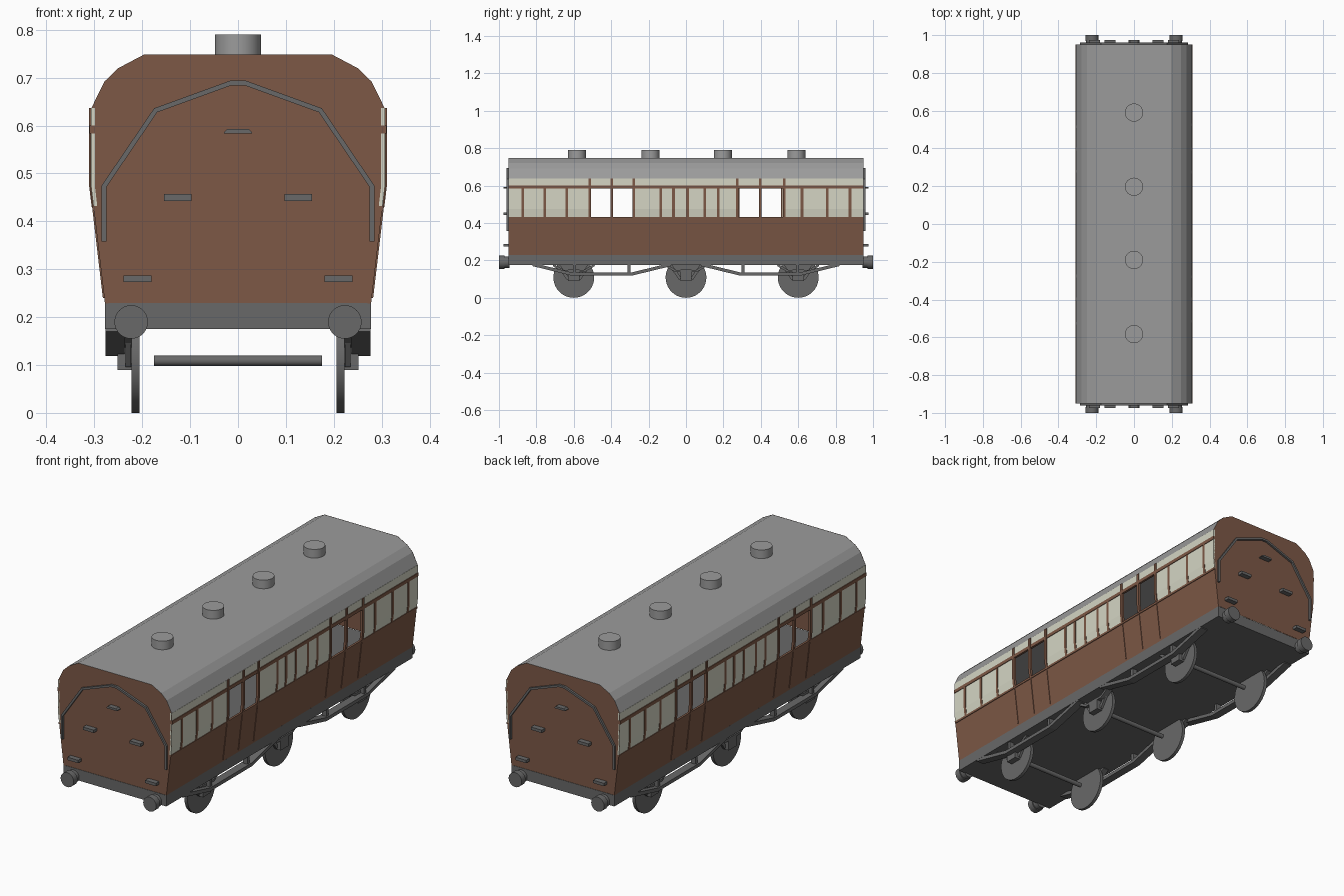
import bpy, bmesh, math
from mathutils import Matrix, Vector

if "Cube" in bpy.data.objects:
    bpy.data.objects.remove(bpy.data.objects["Cube"])


def material(name, rgb):
    m = bpy.data.materials.new(name)
    m.diffuse_color = (*rgb, 1)
    m.use_nodes = True
    m.node_tree.nodes["Principled BSDF"].inputs["Base Color"].default_value = m.diffuse_color
    return m


BROWN = material("brown paint", (0.205, 0.098, 0.061))
CREAM = material("cream paint", (0.66, 0.665, 0.55))
ROOF = material("roof grey", (0.33, 0.33, 0.33))
CHASSIS = material("chassis grey", (0.14, 0.14, 0.14))
parts = {}          # part name -> (bmesh, material)


def part(name, mat):
    return parts.setdefault(name, (bmesh.new(), mat))[0]


def solid(name, mat, left, right, axis, a, b, s=1):
    """Solid strip between two 2D polylines, extruded a..b along axis; s=-1 turns it half round."""
    bm = part(name, mat)

    def vert(p, t):
        x, y, z = (t, *p) if axis == 'X' else (p[0], t, p[1])
        return bm.verts.new((s * x, s * y, z))
    rows = [[vert(l, a), vert(r, a), vert(r, b), vert(l, b)] for l, r in zip(left, right)]
    faces = [bm.faces.new(rows[0]), bm.faces.new(rows[-1])]
    for p, q in zip(rows, rows[1:]):
        faces += [bm.faces.new((p[i], p[(i + 1) % 4], q[(i + 1) % 4], q[i])) for i in range(4)]
    bmesh.ops.recalc_face_normals(bm, faces=faces)


def box(name, mat, x0, x1, y0, y1, z0, z1, s=1):
    solid(name, mat, [(x0, z0), (x0, z1)], [(x1, z0), (x1, z1)], 'Y', y0, y1, s)


def ribbon(pts, w):
    """Two polylines offset by w/2 on each side of pts, with mitred corners."""
    pts = [Vector(p) for p in pts]
    left, right = [], []
    for i, p in enumerate(pts):
        d1 = (p - pts[i - 1]).normalized() if i else (pts[1] - p).normalized()
        d2 = (pts[i + 1] - p).normalized() if i < len(pts) - 1 else d1
        n = Vector((-(d1 + d2).y, (d1 + d2).x)).normalized()
        n *= w / 2 / n.dot(Vector((-d1.y, d1.x)))
        left.append(p + n)
        right.append(p - n)
    return left, right


def cylinder(name, mat, centre, r, length, axis, sides=32):
    bm = part(name, mat)
    rot = {'X': Matrix.Rotation(math.pi / 2, 4, 'Y'),
           'Y': Matrix.Rotation(math.pi / 2, 4, 'X'), 'Z': Matrix()}[axis]
    made = bmesh.ops.create_cone(bm, cap_ends=True, segments=sides, radius1=r, radius2=r,
                                 depth=length, matrix=Matrix.Translation(centre) @ rot)
    for f in {f for v in made["verts"] for f in v.link_faces}:
        f.smooth = len(f.verts) == 4
        if not f.smooth:
            for e in f.edges:
                e.smooth = False


def side_x(z):
    """Half width of the coach side: tapered below, upright above."""
    return 0.307 - max(0, 0.475 - z) * 0.118


def panel(name, mat, y0, y1, z0, z1, out, s):
    zs = [z0] + ([0.475] if z0 < 0.475 < z1 else []) + [z1]
    solid(name, mat, [(side_x(z) - 0.008, z) for z in zs],
          [(side_x(z) + out, z) for z in zs], 'Y', y0, y1, s)


L = 0.95
POSTS = [-0.872, -0.755, -0.637, -0.515, -0.397, -0.28, -0.136, -0.067, 0.008,
         0.10, 0.173, 0.275, 0.397, 0.525, 0.62, 0.755, 0.877]
DOOR_POSTS = POSTS[3:6] + POSTS[11:14]

# Coach sides, the same on both sides after a half turn
for s in (1, -1):
    panel("lower_side", BROWN, -L, L, 0.228, 0.43, 0, s)
    panel("upper_band", CREAM, -L, L, 0.60, 0.637, 0, s)
    panel("window_rail", BROWN, -L, L, 0.583, 0.60, 0.003, s)
    panel("window_sill", BROWN, -L, L, 0.422, 0.432, 0.003, s)
    # cream panes, leaving the two door window pairs open
    for y0, y1 in ((-L, -0.515), (-0.28, 0.275), (0.525, L)):
        panel("window_panes", CREAM, y0, y1, 0.43, 0.585, 0, s)
    for y in POSTS:
        door = y in DOOR_POSTS
        panel("window_posts", BROWN, y - 0.007, y + 0.007, 0.43,
              0.637 if door else 0.585, 0.004 if door else 0.002, s)
        if door:
            panel("door_seams", BROWN, y - 0.002, y + 0.002, 0.24, 0.425, 0.003, s)

# Roof shell
half = [(0.307, 0.635), (0.279, 0.692), (0.25, 0.72), (0.197, 0.748)]
outer = half + [(-x, z) for x, z in reversed(half)]
inner = [(x * 0.975, z - (0.008 if z > 0.64 else 0)) for x, z in outer]
solid("roof", ROOF, outer, inner, 'Y', -0.949, 0.949)
for y in (-0.583, -0.19, 0.197, 0.59):
    cylinder("roof_vents", ROOF, (0, y, 0.767), 0.048, 0.046, 'Z')

# Ends with handrails, steps, buffers
bm = part("end_walls", BROWN)
ring = [(-0.278, 0.23), (-0.307, 0.475)]
ring = [(-x, z) for x, z in ring] + outer + ring[::-1]
for s in (1, -1):
    f = bm.faces.new([bm.verts.new((s * x, -s * L, z)) for x, z in ring])
    f.normal_update()
    if f.normal.y * s > 0:
        f.normal_flip()
    rail = [(0.28, 0.358), (0.28, 0.473), (0.172, 0.632), (0.015, 0.689)]
    rail += [(-x, z) for x, z in reversed(rail)]
    solid("end_handrail", CHASSIS, *ribbon(rail, 0.01), 'Y', -0.96, -L, s)
    for x, z in ((0.126, 0.45), (-0.126, 0.45), (0.21, 0.28), (-0.21, 0.28)):
        box("end_steps", CHASSIS, x - 0.029, x + 0.029, -0.975, -L, z - 0.007, z + 0.007, s)
    solid("end_lamp_bracket", CHASSIS,
          [(-0.029, 0.583), (-0.029, 0.586), (-0.022, 0.593)],
          [(0.029, 0.583), (0.029, 0.586), (0.022, 0.593)], 'Y', -0.975, -L, s)
    for x in (-0.223, 0.223):
        cylinder("buffers", CHASSIS, (x, s * 0.985, 0.19), 0.035, 0.03, 'Y')
        cylinder("buffer_shanks", CHASSIS, (x, s * 0.96, 0.19), 0.03, 0.03, 'Y')

# Underframe, which is also the floor
box("underframe", CHASSIS, -0.278, 0.278, -L, L, 0.175, 0.229)

# Wheels, axles and axle guards
for y in (-0.6, 0, 0.6):
    cylinder("axles", CHASSIS, (0, y, 0.109), 0.011, 0.35, 'X', 16)
    for s in (1, -1):
        cylinder("wheels", CHASSIS, (s * 0.214, y, 0.109), 0.109, 0.016, 'X', 40)
        yc = s * y
        box("axle_boxes", CHASSIS, 0.222, 0.252, yc - 0.03, yc + 0.03, 0.09, 0.15, s)
        spring = [(yc - 0.11, 0.175), (yc - 0.055, 0.143), (yc + 0.055, 0.143), (yc + 0.11, 0.175)]
        solid("springs", CHASSIS, *ribbon(spring, 0.012), 'X', 0.222, 0.252, s)
        for d in (-1, 1):
            guard = [(yc + d * 0.085, 0.178), (yc + d * 0.03, 0.10)]
            solid("axle_guards", CHASSIS, *ribbon(guard, 0.016), 'X', 0.223, 0.235, s)

# Truss rods under each side
for s in (1, -1):
    for d in (1, -1):
        rod = [(d * y, z) for y, z in ((0.82, 0.178), (0.61, 0.127), (0.29, 0.127), (0.08, 0.178))]
        solid("truss_rods", CHASSIS, *ribbon(rod, 0.017), 'X', 0.237, 0.277, s)
        for y in (0.305, 0.595):
            box("truss_posts", CHASSIS, 0.245, 0.27, d * y - 0.008, d * y + 0.008, 0.127, 0.178, s)

# Turn the collected parts into objects
for name, (bm, mat) in parts.items():
    mesh = bpy.data.meshes.new(name)
    bm.to_mesh(mesh)
    bm.free()
    mesh.materials.append(mat)
    bpy.context.collection.objects.link(bpy.data.objects.new(name, mesh))
